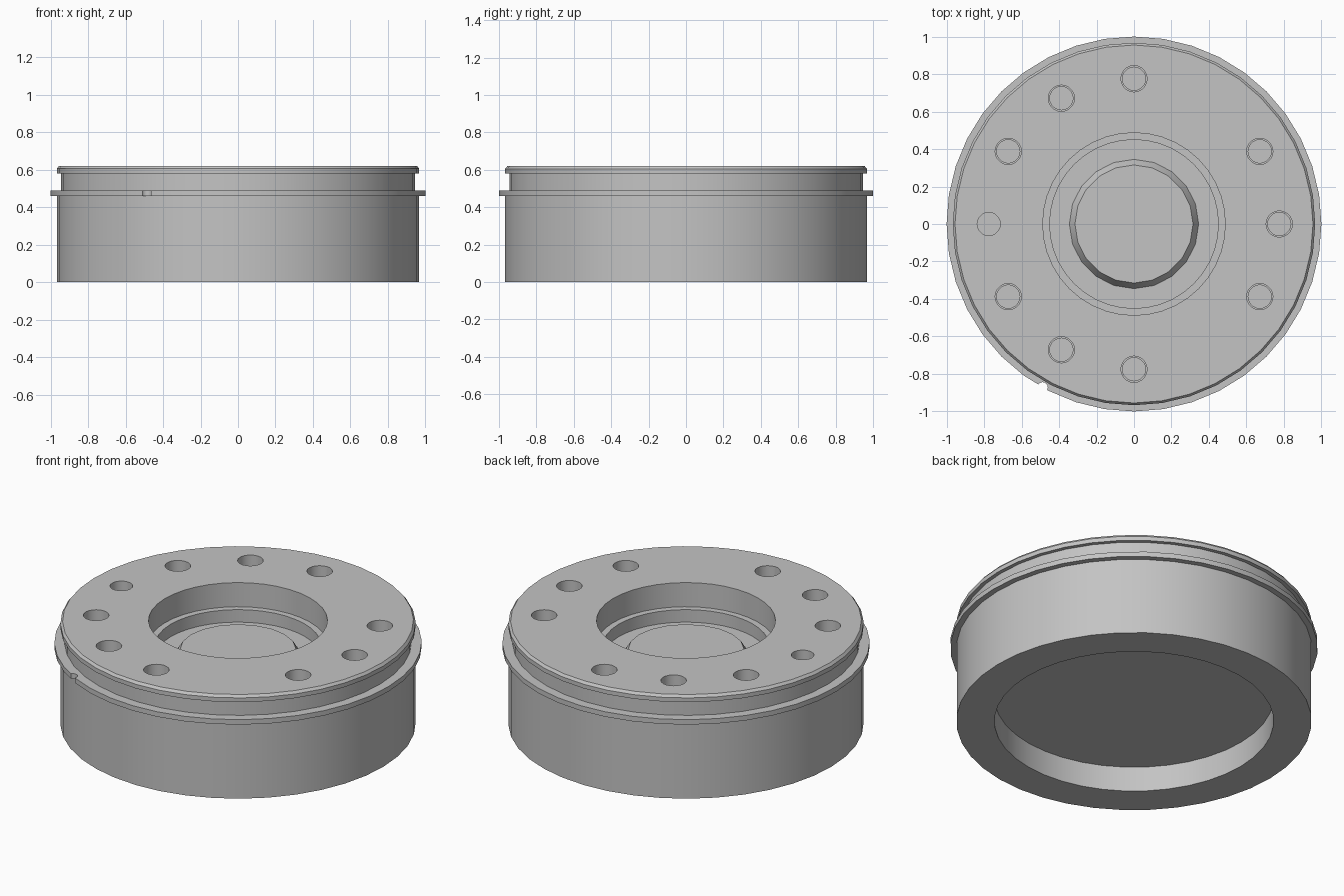
import bpy, bmesh
from math import cos, sin, pi, radians

cube = bpy.data.objects.get("Cube")
if cube:
    bpy.data.objects.remove(cube, do_unlink=True)

grey = bpy.data.materials.new("machined_grey")
grey.use_nodes = True
colour = (0.55, 0.55, 0.55, 1)
grey.diffuse_color = colour
grey.node_tree.nodes["Principled BSDF"].inputs["Base Color"].default_value = colour


def lathe(name, profile, sides, x=0, y=0):
    """Turn an open (radius, height) profile around z and cap both ends."""
    bm = bmesh.new()
    rings = [[bm.verts.new((r * cos(2 * pi * i / sides), r * sin(2 * pi * i / sides), z))
              for i in range(sides)] for r, z in profile]
    for a, b in zip(rings, rings[1:]):
        for i in range(sides):
            j = (i + 1) % sides
            bm.faces.new((a[i], a[j], b[j], b[i]))
    bm.faces.new(rings[0])
    bm.faces.new(rings[-1])
    bmesh.ops.recalc_face_normals(bm, faces=bm.faces)
    mesh = bpy.data.meshes.new(name)
    bm.to_mesh(mesh)
    bm.free()
    mesh.materials.append(grey)
    obj = bpy.data.objects.new(name, mesh)
    obj.location = (x, y, 0)
    bpy.context.collection.objects.link(obj)
    return obj


def activate(obj):
    bpy.ops.object.select_all(action='DESELECT')
    obj.select_set(True)
    bpy.context.view_layer.objects.active = obj


def cut(target, cutter):
    cutter.hide_render = True
    mod = target.modifiers.new("cut", 'BOOLEAN')
    mod.operation = 'DIFFERENCE'
    mod.solver = 'EXACT'
    mod.object = cutter
    activate(target)
    bpy.ops.object.modifier_apply(modifier=mod.name)
    bpy.data.objects.remove(cutter, do_unlink=True)


# Housing: underside recess, outer wall, flange, groove, chamfered lip, stepped bore
housing = lathe("housing", [
    (0.76, 0.15), (0.76, 0), (0.967, 0), (0.967, 0.46), (1, 0.46), (1, 0.49),
    (0.945, 0.49), (0.945, 0.58), (0.967, 0.58), (0.967, 0.605), (0.955, 0.62),
    (0.487, 0.62), (0.487, 0.475), (0.45, 0.475), (0.45, 0.4)], 40)

# Bolt holes on a circle, two positions left blank, one hole without a step
for step in range(12):
    if step in (2, 10):
        continue
    a = radians(30 * step)
    mouth = 0.062 if step == 6 else 0.07
    profile = [(0.062, 0.3), (mouth, 0.7)]
    if step != 6:
        profile = [(0.062, 0.3), (0.062, 0.42), (mouth, 0.42), (mouth, 0.7)]
    cut(housing, lathe("hole_cutter", profile, 20, 0.775 * cos(a), 0.775 * sin(a)))

# Locating notch in the flange edge
cut(housing, lathe("notch_cutter", [(0.028, 0.44), (0.028, 0.52)], 16, -0.488, -0.872))

# Tapered boss in the middle of the bore
boss = lathe("centre_boss", [(0.345, 0.395), (0.345, 0.4), (0.315, 0.45)], 20)

for part in (housing, boss):
    activate(part)
    bpy.ops.object.shade_smooth_by_angle(angle=radians(25))
